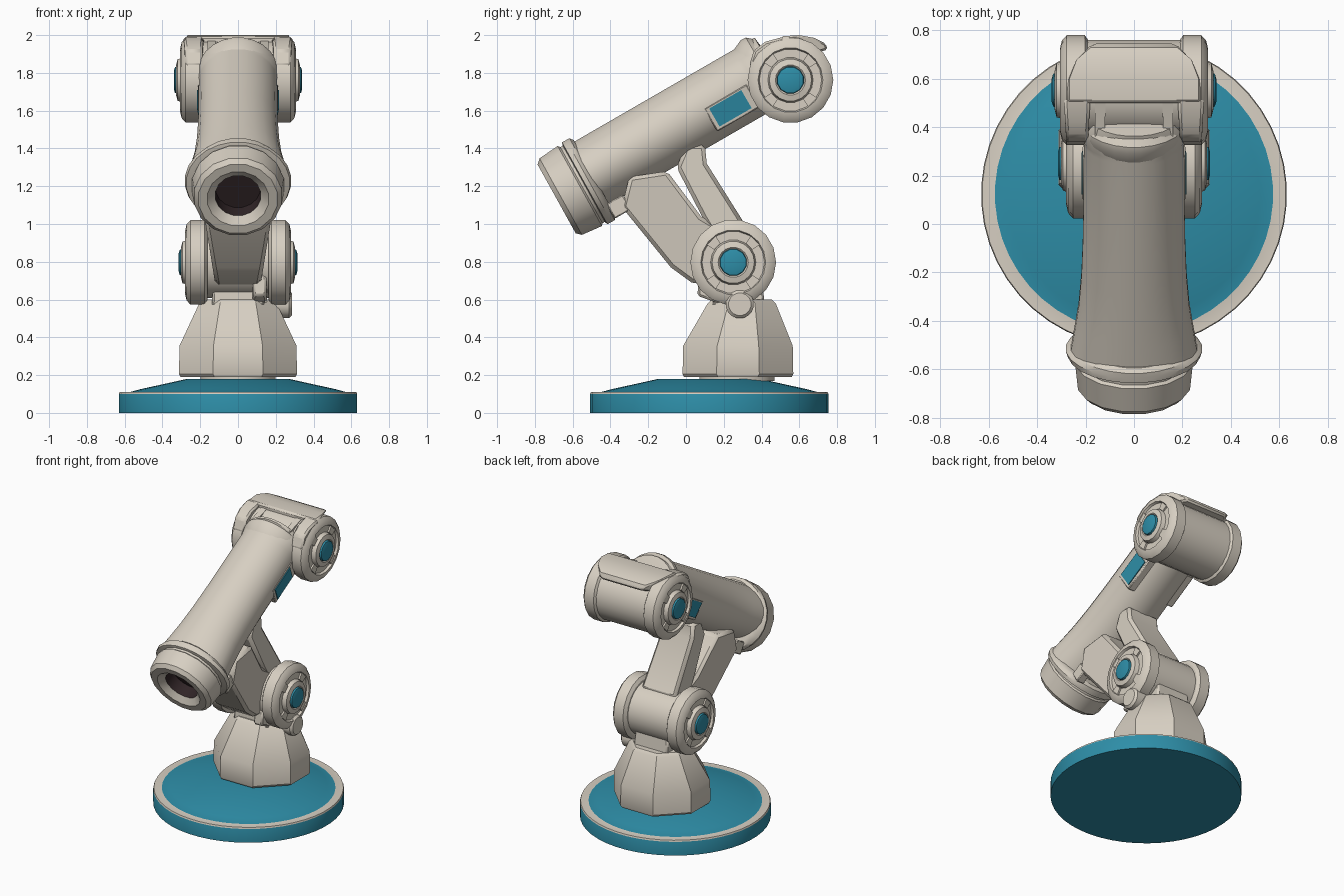
import bpy, bmesh, math
from mathutils import Matrix, Vector

if "Cube" in bpy.data.objects:
    bpy.data.objects.remove(bpy.data.objects["Cube"])


def material(name, rgb):
    m = bpy.data.materials.new(name)
    m.diffuse_color = (*rgb, 1)
    m.use_nodes = True
    m.node_tree.nodes["Principled BSDF"].inputs["Base Color"].default_value = m.diffuse_color
    return m


BEIGE = material("warm_beige", (0.68, 0.625, 0.54))
TEAL = material("teal", (0.027, 0.27, 0.39))
DARK = material("dark_brown", (0.03, 0.018, 0.02))


def finish(name, bm, mats, bevel=0):
    bmesh.ops.recalc_face_normals(bm, faces=bm.faces)
    me = bpy.data.meshes.new(name)
    bm.to_mesh(me)
    bm.free()
    for m in mats:
        me.materials.append(m)
    ob = bpy.data.objects.new(name, me)
    bpy.context.collection.objects.link(ob)
    if bevel:
        b = ob.modifiers.new("bevel", "BEVEL")
        b.width, b.segments = bevel, 1
    return ob


def lathe(name, profile, frame, segs=24, mats=(BEIGE,), rule=lambda i: 0, height=9):
    """Revolve (distance, radius) points round the frame's local z axis.
    height caps the radius along local y, giving oval sections."""
    bm = bmesh.new()
    rings = []
    for d, r in profile:
        n = 1 if r == 0 else segs
        rings.append([bm.verts.new(frame @ Vector((
            r * math.cos(2 * math.pi * (k + 0.5) / segs),
            min(r, height) * math.sin(2 * math.pi * (k + 0.5) / segs), d))) for k in range(n)])
    for i, (a, b) in enumerate(zip(rings, rings[1:])):
        for k in range(segs):
            j = (k + 1) % segs
            vs = [a[k % len(a)], a[j % len(a)], b[j % len(b)], b[k % len(b)]]
            f = bm.faces.new(list(dict.fromkeys(vs)))
            f.material_index = rule(i)
    return finish(name, bm, mats)


def solid(name, pts, xc=0, mat=BEIGE, bevel=0.012):
    """Side profile of (y, z, half width) points, extruded across x."""
    bm = bmesh.new()
    left = [bm.verts.new((xc - w, y, z)) for y, z, w in pts]
    right = [bm.verts.new((xc + w, y, z)) for y, z, w in pts]
    bm.faces.new(left)
    bm.faces.new(right[::-1])
    for i in range(len(pts)):
        j = (i + 1) % len(pts)
        bm.faces.new((left[i], right[i], right[j], left[j]))
    return finish(name, bm, [mat], bevel)


def side_axis(y, z, s):
    """Frame whose local z points along +x or -x."""
    return Matrix.Translation((0, y, z)) @ Matrix.Rotation(s * math.pi / 2, 4, 'Y')


# Round base with a pale rim and a shallow cone
lathe("base_disc", [(0, 0), (0, 0.632), (0.1, 0.632), (0.11, 0.628), (0.11, 0.575),
                    (0.125, 0.52), (0.18, 0.27), (0.18, 0)],
      Matrix.Translation((0, 0.123, 0)), 48, (TEAL, BEIGE), lambda i: int(i in (2, 3)))
lathe("base_neck", [(0.17, 0), (0.17, 0.2), (0.21, 0.2), (0.21, 0)],
      Matrix.Translation((0, 0.27, 0)), 24)

# Faceted turret: cut-corner rings stacked upwards
bm = bmesh.new()
rings = []
for z, hx, hy, yc, c in ((0.19, 0.305, 0.285, 0.275, 0.18), (0.205, 0.312, 0.293, 0.275, 0.18),
                         (0.355, 0.31, 0.29, 0.275, 0.18), (0.58, 0.205, 0.18, 0.295, 0.11),
                         (0.6, 0.185, 0.16, 0.295, 0.1)):
    ring = [(hx, c - hy), (hx, hy - c), (hx - c, hy), (c - hx, hy),
            (-hx, hy - c), (-hx, c - hy), (c - hx, -hy), (hx - c, -hy)]
    rings.append([bm.verts.new((x, yc + y, z)) for x, y in ring])
for a, b in zip(rings, rings[1:]):
    for k in range(8):
        bm.faces.new((a[k], a[(k + 1) % 8], b[(k + 1) % 8], b[k]))
bm.faces.new(rings[0])
bm.faces.new(rings[-1])
finish("turret", bm, [BEIGE])

# Bracket and round tab holding the lower joint
solid("turret_bracket", [(0.14, 0.55, .14), (0.42, 0.55, .14), (0.4, 0.72, .13), (0.15, 0.72, .13)])
solid("bracket_lug", [(0.06, 0.62, .035), (0.2, 0.57, .04), (0.2, 0.74, .04), (0.07, 0.73, .035)], 0.115)
lathe("side_tab", [(0.19, 0), (0.19, 0.075), (0.27, 0.075), (0.285, 0.06), (0.285, 0)],
      side_axis(0.285, 0.575, 1), 16)

# Two drum joints: core, flanges, hub rings, ring stops and teal caps
for label, jy, jz, rim, core in (("lower", 0.25, 0.797, 0.272, 0.19),
                                 ("upper", 0.553, 1.762, 0.298, 0.21)):
    lathe(label + "_joint_drum", [(-0.2, 0), (-0.2, core), (0.2, core), (0.2, 0)],
          side_axis(jy, jz, 1), 24)
    for s, side in ((1, "right"), (-1, "left")):
        fr = side_axis(jy, jz, s)
        lathe(f"{label}_{side}_flange",
              [(rim - 0.11, 0), (rim - 0.11, 0.205), (rim - 0.095, 0.227), (rim - 0.02, 0.227),
               (rim, 0.205), (rim + 0.008, 0.172), (rim - 0.008, 0.165), (rim - 0.008, 0.12),
               (rim + 0.022, 0.112), (rim + 0.03, 0.08), (rim + 0.02, 0.07), (rim + 0.02, 0)],
              fr, 18)
        lathe(f"{label}_{side}_cap",
              [(rim + 0.01, 0), (rim + 0.01, 0.076), (rim + 0.036, 0.07), (rim + 0.042, 0.05),
               (rim + 0.042, 0)], fr, 12, (TEAL,))
        for n in range(4):
            a = math.radians(45 + 90 * n)
            pts = [(jy + r * math.cos(a + o), jz + r * math.sin(a + o), 0.012)
                   for r, o in ((0.122, -.2), (0.168, -.2), (0.168, .2), (0.122, .2))]
            solid(f"{label}_{side}_ring_stop_{n}", pts, s * (rim - 0.008), bevel=0)

# Lower arm and the strut behind it
solid("lower_arm", [(0.22, 0.66, .12), (0.03, 0.69, .12), (-0.08, 0.77, .135), (-0.34, 1.09, .19),
                    (-0.3, 1.25, .19), (-0.1, 1.28, .19), (0.08, 1.04, .15), (0.28, 0.92, .13)],
      bevel=0.02)
solid("rear_strut", [(-0.05, 1.3, .13), (0.0, 1.42, .13), (0.1, 1.42, .13), (0.11, 1.32, .13),
                     (0.33, 0.97, .14), (0.2, 0.85, .14), (0.09, 1.03, .14)], bevel=0.02)

# Forearm: nozzle with a dark open end, wide collar, then an oval tube with a flared end
ANG = math.radians(29)
TUBE_ANG = math.radians(30)
TY, TZ = -0.685, 1.162


def along(t, p):
    """Side-view point t along the forearm tube and p above its axis."""
    return (TY + t * math.cos(TUBE_ANG) - p * math.sin(TUBE_ANG),
            TZ + t * math.sin(TUBE_ANG) + p * math.cos(TUBE_ANG))


head = Matrix.Translation((0, -0.685, 1.133)) @ Matrix.Rotation(ANG - math.pi / 2, 4, 'X')
tube = Matrix.Translation((0, TY, TZ)) @ Matrix.Rotation(TUBE_ANG - math.pi / 2, 4, 'X')
lathe("nozzle",
      [(0.12, 0), (0.12, 0.12), (0.035, 0.122), (0.0, 0.165), (0, 0.212), (0.025, 0.236),
       (0.14, 0.247), (0.15, 0.235), (0.2, 0.235), (0.2, 0)],
      head, 16, (BEIGE, DARK), lambda i: int(i < 2))
lathe("nozzle_collar", [(0.165, 0), (0.165, 0.235), (0.17, 0.275), (0.195, 0.283),
                        (0.215, 0.262), (0.23, 0.23), (0.23, 0)], head, 24, height=0.25)
lathe("forearm_tube",
      [(0.2, 0), (0.2, 0.262), (0.3, 0.246), (0.4, 0.231), (0.55, 0.219), (0.75, 0.212),
       (1.18, 0.209), (1.2, 0.212), (1.25, 0.228), (1.28, 0.225), (1.32, 0.2), (1.34, 0)],
      tube, 24, height=0.192)
lathe("elbow_collar", [(1.19, 0), (1.19, 0.19), (1.25, 0.217), (1.28, 0.215), (1.32, 0.18),
                       (1.33, 0)], tube, 24)


def arm_block(name, t, p, ht, hp, top, bottom, xc=0, mat=BEIGE, bevel=0.006):
    """Block aligned with the forearm; half widths may differ above and below."""
    pts = [(*along(t + a * ht, p + b * hp), top if b > 0 else bottom)
           for a, b in ((-1, -1), (1, -1), (1, 1), (-1, 1))]
    return solid(name, pts, xc, mat, bevel)


# Downward-tilted teal windows on both sides, in beige frames
arm_block("window_frame", 1.03, -0.072, 0.13, 0.07, 0.213, 0.19)
arm_block("window", 1.022, -0.07, 0.098, 0.055, 0.217, 0.199, 0, TEAL, 0)

for s, side in ((1, "right"), (-1, "left")):
    # Latch under the collar
    arm_block(f"{side}_latch", 0.25, -0.225, 0.05, 0.045, 0.03, 0.03, s * 0.15)
    # Saddle legs and inner ribs reaching forward from the elbow
    solid(f"saddle_{side}_leg", [(0.335, 1.84, .045), (0.36, 1.92, .045), (0.42, 1.965, .05),
                                 (0.52, 1.992, .055), (0.52, 1.88, .055), (0.4, 1.75, .05)], s * 0.235)
    solid(f"saddle_{side}_rib", [(0.32, 1.85, .02), (0.33, 1.91, .02), (0.52, 1.975, .022),
                                 (0.52, 1.88, .022)], s * 0.14, bevel=0)

# Curved saddle cover over the elbow
solid("saddle_cover", [(0.5, 1.9, .285), (0.5, 1.993, .28), (0.6, 2.0, .28), (0.68, 1.985, .25),
                       (0.74, 1.955, .18), (0.75, 1.92, .16), (0.66, 1.91, .24)], bevel=0.012)

# Smooth shading with crisp edges
bpy.ops.object.select_all(action='SELECT')
bpy.context.view_layer.objects.active = bpy.data.objects["forearm_tube"]
bpy.ops.object.shade_smooth_by_angle(angle=math.radians(30))
